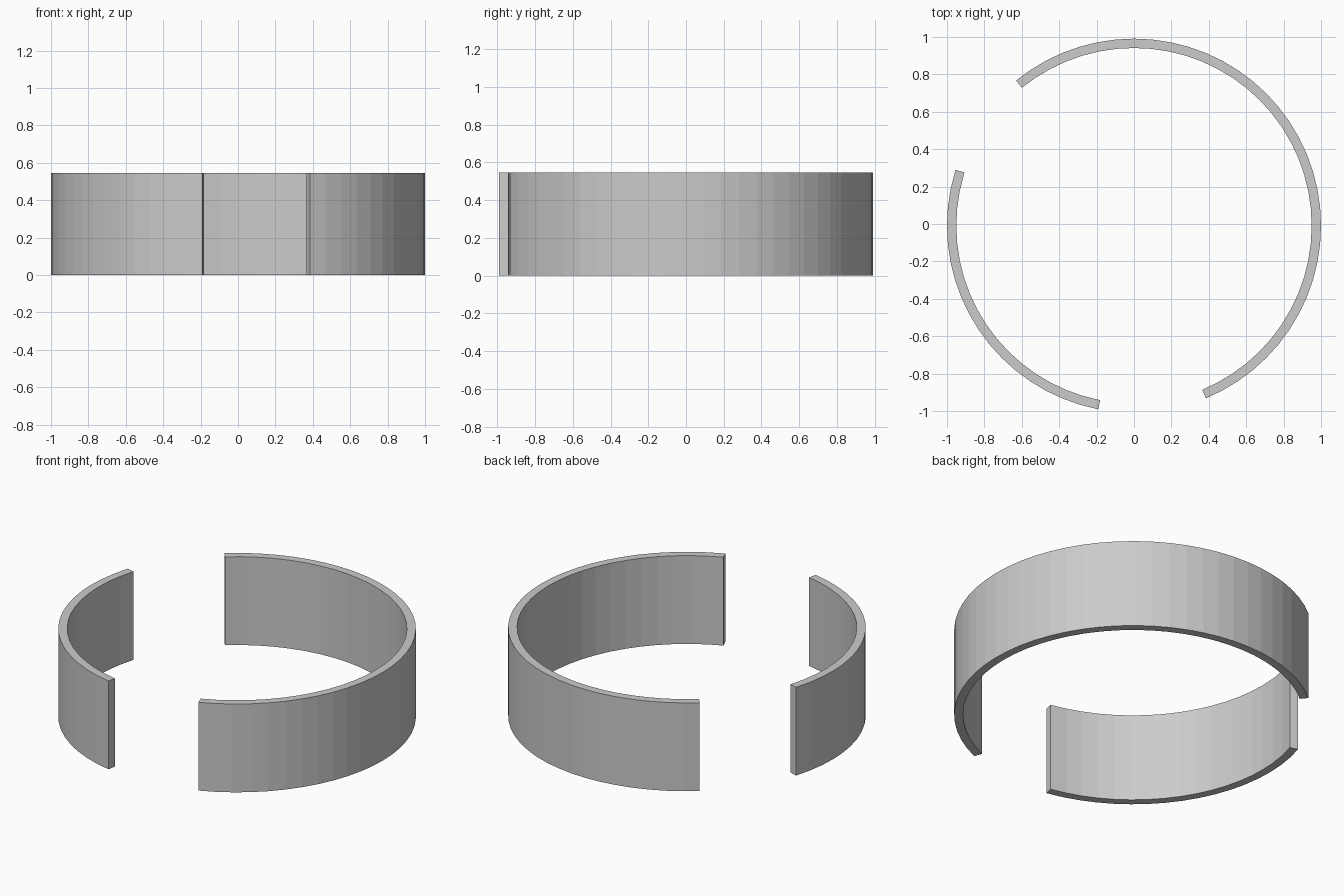
import bpy, bmesh
from math import radians, cos, sin, ceil, floor

if "Cube" in bpy.data.objects:
    bpy.data.objects.remove(bpy.data.objects["Cube"])

OUTER, INNER, HEIGHT = 1.0, 0.95, 0.545
CENTRE_Y = -0.009
STEP = 360 / 64


def arc_wall(name, start, end):
    """Curved wall between two angles (degrees), facets aligned to a 64-sided ring."""
    inside = [i * STEP for i in range(floor(start / STEP), ceil(end / STEP) + 1)
              if start + 0.5 < i * STEP < end - 0.5]
    angles = [radians(a) for a in [start, *inside, end]]
    bm = bmesh.new()
    rings = []
    for a in angles:
        rings.append([bm.verts.new((r * cos(a), r * sin(a) + CENTRE_Y, z))
                      for r, z in ((INNER, 0), (OUTER, 0), (OUTER, HEIGHT), (INNER, HEIGHT))])
    for p, q in zip(rings, rings[1:]):
        for k in range(4):
            n = (k + 1) % 4
            bm.faces.new((p[k], p[n], q[n], q[k]))
    bm.faces.new(rings[0])
    bm.faces.new(rings[-1][::-1])
    bmesh.ops.recalc_face_normals(bm, faces=bm.faces)
    mesh = bpy.data.meshes.new(name)
    bm.to_mesh(mesh)
    bm.free()
    obj = bpy.data.objects.new(name, mesh)
    bpy.context.collection.objects.link(obj)
    return obj


# Long wall on the right and short wall on the left, with two open gaps
arc_wall("long_curved_wall", -67.4, 129.1)
arc_wall("short_curved_wall", 162.6, 259.0)
